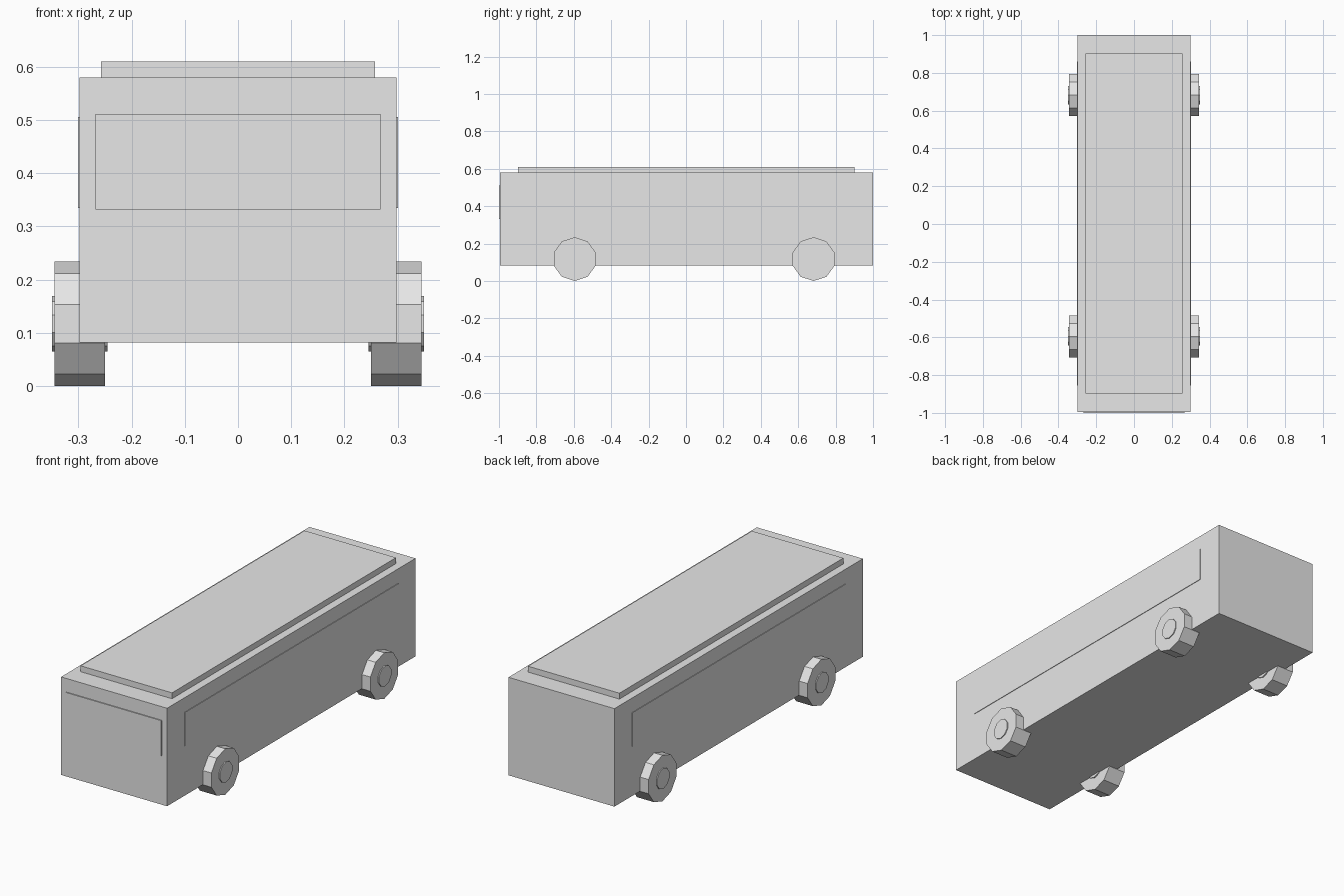
import bpy, bmesh, math

cube = bpy.data.objects.get("Cube")
if cube:
    bpy.data.objects.remove(cube, do_unlink=True)

GREY = (0.8, 0.8, 0.8, 1)
grey = bpy.data.materials.new("light grey")
grey.use_nodes = True
grey.diffuse_color = GREY
for node in grey.node_tree.nodes:
    if node.type == "BSDF_PRINCIPLED":
        node.inputs["Base Color"].default_value = GREY


def finish(name, bm):
    bmesh.ops.recalc_face_normals(bm, faces=bm.faces)
    mesh = bpy.data.meshes.new(name)
    bm.to_mesh(mesh)
    bm.free()
    mesh.materials.append(grey)
    obj = bpy.data.objects.new(name, mesh)
    bpy.context.collection.objects.link(obj)
    return obj


def box(name, x, y, z):
    """Box spanning the given (low, high) range on each axis."""
    bm = bmesh.new()
    bmesh.ops.create_cube(bm, size=1)
    for v in bm.verts:
        v.co = [(a + b) / 2 + c * (b - a) for (a, b), c in zip((x, y, z), v.co)]
    return finish(name, bm)


def disc(name, x, y, z, radius, sides=10):
    """Prism along x with one corner pointing straight up."""
    bm = bmesh.new()
    angles = [math.tau * i / sides for i in range(sides)]
    ring = [bm.verts.new((x[0], y + radius * math.sin(a), z + radius * math.cos(a)))
            for a in angles]
    face = bm.faces.new(ring)
    new = bmesh.ops.extrude_face_region(bm, geom=[face], use_keep_orig=True)["geom"]
    moved = [g for g in new if isinstance(g, bmesh.types.BMVert)]
    bmesh.ops.translate(bm, verts=moved, vec=(x[1] - x[0], 0, 0))
    return finish(name, bm)


# Body shell and raised roof panel
HALF = 0.298
FRONT = -0.995
box("body", (-HALF, HALF), (FRONT, 1), (0.082, 0.58))
box("roof_panel", (-0.257, 0.257), (-0.897, 0.902), (0.58, 0.61))

# Windscreen plate
box("windscreen", (-0.268, 0.268), (-1, FRONT), (0.332, 0.511))

# Side windows, wheels and hubs, mirrored left and right
for side, s in (("left", 1), ("right", -1)):
    box(f"{side}_window", sorted((s * HALF, s * 0.301)), (-0.855, 0.86), (0.335, 0.506))
    for end, y in (("front", -0.595), ("rear", 0.682)):
        disc(f"{end}_{side}_wheel", sorted((s * 0.25, s * 0.345)), y, 0.117, 0.117)
        disc(f"{end}_{side}_hub", sorted((s * 0.245, s * 0.35)), y, 0.117, 0.052)
